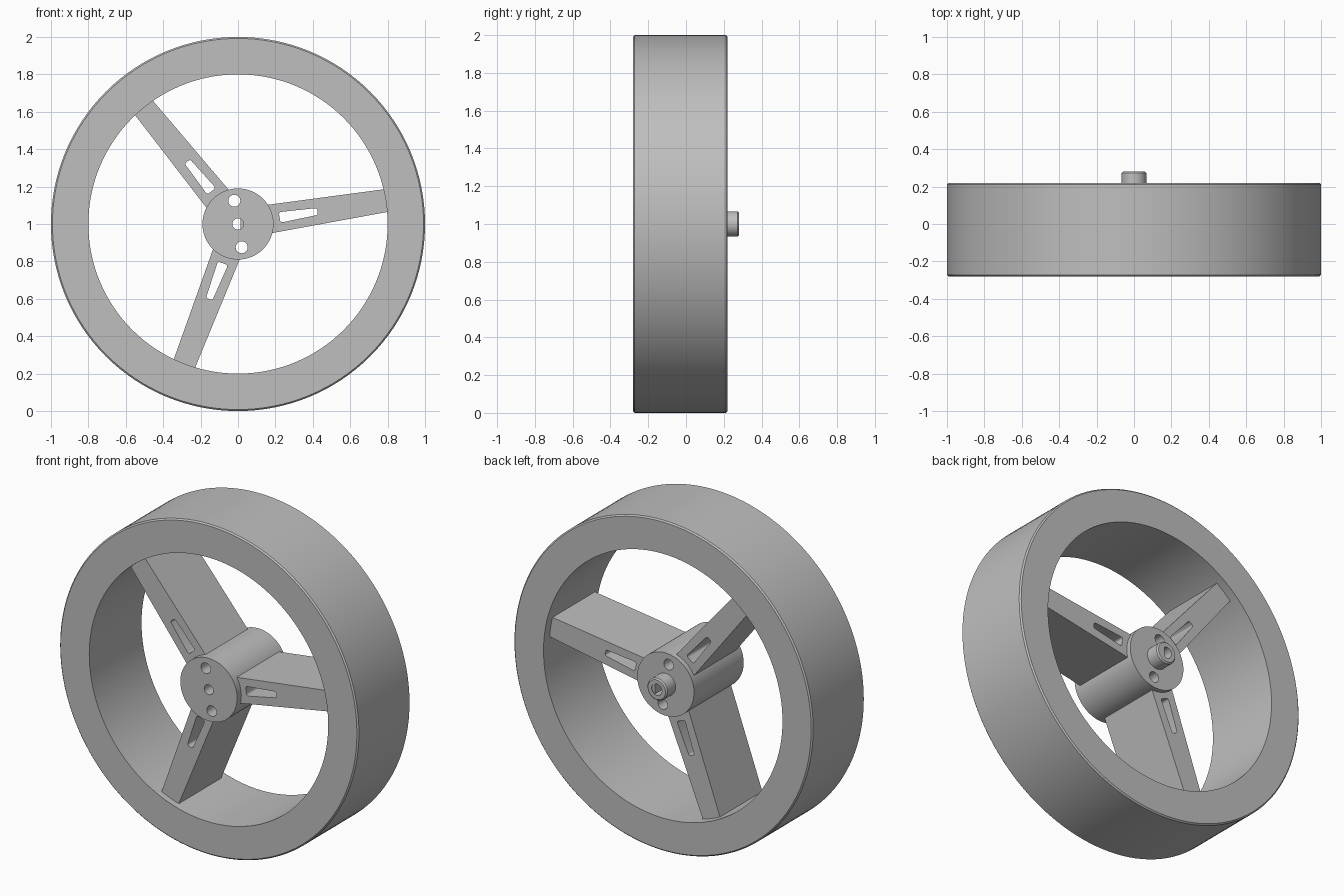
import bpy, bmesh, math
from mathutils import Matrix

cube = bpy.data.objects.get("Cube")
if cube:
    bpy.data.objects.remove(cube, do_unlink=True)

FRONT, BACK = -0.28, 0.22
SPOKE_ANGLE = math.radians(9)

grey = bpy.data.materials.new("plain_grey")
grey.use_nodes = True
colour = (0.52, 0.52, 0.52, 1)
grey.diffuse_color = colour
grey.node_tree.nodes["Principled BSDF"].inputs["Base Color"].default_value = colour


def finish(name, bm):
    bmesh.ops.recalc_face_normals(bm, faces=bm.faces)
    mesh = bpy.data.meshes.new(name)
    bm.to_mesh(mesh)
    bm.free()
    mesh.materials.append(grey)
    obj = bpy.data.objects.new(name, mesh)
    bpy.context.collection.objects.link(obj)
    return obj


def circle(radius, cx=0, cz=0, count=48):
    steps = [2 * math.pi * i / count for i in range(count)]
    return [(cx + radius * math.cos(a), cz + radius * math.sin(a)) for a in steps]


def prism(name, outline, y0, y1):
    """Extrude an x-z outline along y."""
    bm = bmesh.new()
    face = bm.faces.new([bm.verts.new((x, y0, z)) for x, z in outline])
    new = bmesh.ops.extrude_face_region(bm, geom=[face])["geom"]
    verts = [v for v in new if isinstance(v, bmesh.types.BMVert)]
    bmesh.ops.translate(bm, verts=verts, vec=(0, y1 - y0, 0))
    return finish(name, bm)


def lathe(name, profile, count=128):
    """Spin a closed (radius, y) profile around the axle."""
    bm = bmesh.new()
    rings = []
    for i in range(count):
        a = 2 * math.pi * i / count
        rings.append([bm.verts.new((r * math.cos(a), y, r * math.sin(a))) for r, y in profile])
    for i, ring in enumerate(rings):
        after = rings[(i + 1) % count]
        for j in range(len(profile)):
            k = (j + 1) % len(profile)
            bm.faces.new((ring[j], ring[k], after[k], after[j]))
    return finish(name, bm)


def select(obj):
    bpy.ops.object.select_all(action="DESELECT")
    obj.select_set(True)
    bpy.context.view_layer.objects.active = obj


def cut(obj, cutter):
    mod = obj.modifiers.new("cut", "BOOLEAN")
    mod.operation = "DIFFERENCE"
    mod.solver = "EXACT"
    mod.object = cutter
    select(obj)
    bpy.ops.object.modifier_apply(modifier=mod.name)
    bpy.data.objects.remove(cutter, do_unlink=True)


def rounded(corners, radius, steps=4):
    """Convex outline, counter-clockwise, with rounded corners."""
    points = []
    for i, (x, z) in enumerate(corners):
        start = -math.pi + i * math.pi / 2
        cx = x - radius * math.copysign(1, math.cos(start + math.pi / 4))
        cz = z - radius * math.copysign(1, math.sin(start + math.pi / 4))
        for s in range(steps + 1):
            a = start + s * math.pi / 2 / steps
            points.append((cx + radius * math.cos(a), cz + radius * math.sin(a)))
    return points


# Tyre band with lightly chamfered outer edges
c = 0.008
tyre = lathe("tyre", [(0.84, FRONT), (1 - c, FRONT), (1, FRONT + c),
                      (1, BACK - c), (1 - c, BACK), (0.84, BACK)])

# Rim ring inside the tyre
rim = lathe("rim", [(0.8, FRONT), (0.84, FRONT), (0.84, BACK), (0.8, BACK)])

# Hub with axle bore and two screw holes
hub = prism("hub", circle(0.19, count=96), FRONT, 0.195)
cut(hub, prism("bore_cutter", circle(0.03), -0.5, 0.5))
for side in (-1, 1):
    a = SPOKE_ANGLE + side * math.pi / 2
    hole = circle(0.032, 0.126 * math.cos(a), 0.126 * math.sin(a))
    cut(hub, prism("hole_cutter", hole, -0.5, 0.5))

# Short axle collar at the back, with a keyed bore
collar_back = 0.28
collar = lathe("axle_collar", [(0.034, 0.19), (0.067, 0.19), (0.067, collar_back - c),
                               (0.067 - c, collar_back), (0.034, collar_back)], 64)
key = prism("axle_key", [(0.014, -0.032), (0.036, -0.032), (0.036, 0.032), (0.014, 0.032)],
            0.19, collar_back - 0.004)

# Three tapered, slotted spokes
spokes = []
for i in range(3):
    spoke = prism("spoke_%d" % (i + 1),
                  [(0.15, -0.077), (0.815, -0.061), (0.815, 0.061), (0.15, 0.077)], -0.24, 0.165)
    slot = rounded([(0.225, -0.028), (0.43, -0.019), (0.43, 0.019), (0.225, 0.028)], 0.012)
    cut(spoke, prism("slot_cutter", slot, -0.5, 0.5))
    spoke.data.transform(Matrix.Rotation(-SPOKE_ANGLE - i * 2 * math.pi / 3, 4, "Y"))
    spokes.append(spoke)

# Smooth shading with sharp edges, standing on the ground
for obj in [tyre, rim, hub, collar, key] + spokes:
    obj.data.transform(Matrix.Translation((0, 0, 1)))
    select(obj)
    bpy.ops.object.shade_smooth_by_angle(angle=math.radians(30))
